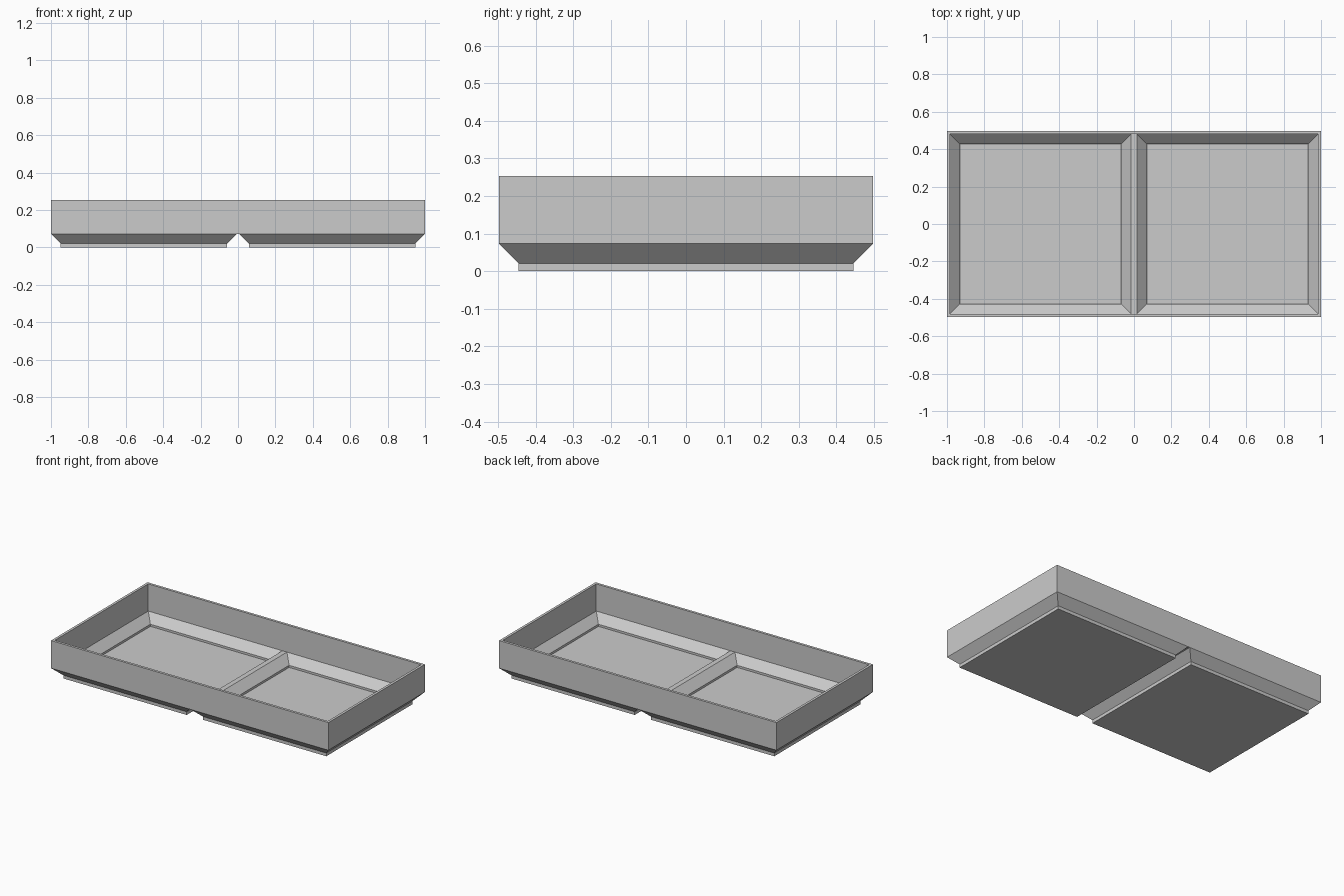
import bpy
import bmesh

if "Cube" in bpy.data.objects:
    bpy.data.objects.remove(bpy.data.objects["Cube"])

# Main dimensions
HX, HY = 1.0, 0.497          # outer half sizes
TOP = 0.253                  # rim height
WALL = 0.0165                # wall thickness
GAP = 0.006                  # half gap between the two feet
STEP = 0.052                 # 45 degree chamfer size
FOOT_Z, BASE_Z = 0.021, 0.073    # outer chamfer, bottom and top
IN_Z, IN_TOP = 0.024, 0.076      # inner chamfer, bottom and top
FLOOR = 0.010

grey = bpy.data.materials.new("plain grey")
grey.diffuse_color = (0.6, 0.6, 0.6, 1.0)
grey.use_nodes = True
grey.node_tree.nodes["Principled BSDF"].inputs["Base Color"].default_value = grey.diffuse_color


def rect(x0, x1, hy, z):
    """Counter-clockwise rectangle at height z."""
    return [(x0, -hy, z), (x1, -hy, z), (x1, hy, z), (x0, hy, z)]


def loft(name, rings, cap_start=False, cap_end=False):
    """Join successive rectangles with flat faces."""
    bm = bmesh.new()
    loops = [[bm.verts.new(p) for p in r] for r in rings]
    for a, b in zip(loops, loops[1:]):
        for i in range(4):
            j = (i + 1) % 4
            bm.faces.new((a[i], a[j], b[j], b[i]))
    if cap_start:
        bm.faces.new(loops[0][::-1])
    if cap_end:
        bm.faces.new(loops[-1])
    mesh = bpy.data.meshes.new(name)
    bm.to_mesh(mesh)
    bm.free()
    mesh.materials.append(grey)
    obj = bpy.data.objects.new(name, mesh)
    bpy.context.collection.objects.link(obj)
    return obj


# Surrounding wall: outside, rim, inside
ix, iy = HX - WALL, HY - WALL
loft("tray_wall", [
    rect(-HX, HX, HY, BASE_Z), rect(-HX, HX, HY, TOP),
    rect(-ix, ix, iy, TOP), rect(-ix, ix, iy, IN_TOP)])

# Two compartments, each with a chamfered foot and a recessed floor
for side, x0, x1 in (("left", -HX, -GAP), ("right", GAP, HX)):
    loft(side + "_foot", [
        rect(x0 + STEP, x1 - STEP, HY - STEP, 0),
        rect(x0 + STEP, x1 - STEP, HY - STEP, FOOT_Z),
        rect(x0, x1, HY, BASE_Z)], cap_start=True)
    # inner edge: full wall at the outside, half the divider at the middle
    a = -ix if side == "left" else WALL
    b = -WALL if side == "left" else ix
    loft(side + "_compartment", [
        rect(a, b, iy, IN_TOP),
        rect(a + STEP, b - STEP, iy - STEP, IN_Z),
        rect(a + STEP, b - STEP, iy - STEP, FLOOR)], cap_end=True)

# Flat top of the low divider and the narrow strip between the feet
loft("divider_top", [rect(-WALL, WALL, iy, IN_TOP)], cap_end=True)
loft("divider_underside", [rect(-GAP, GAP, HY, BASE_Z)], cap_start=True)
